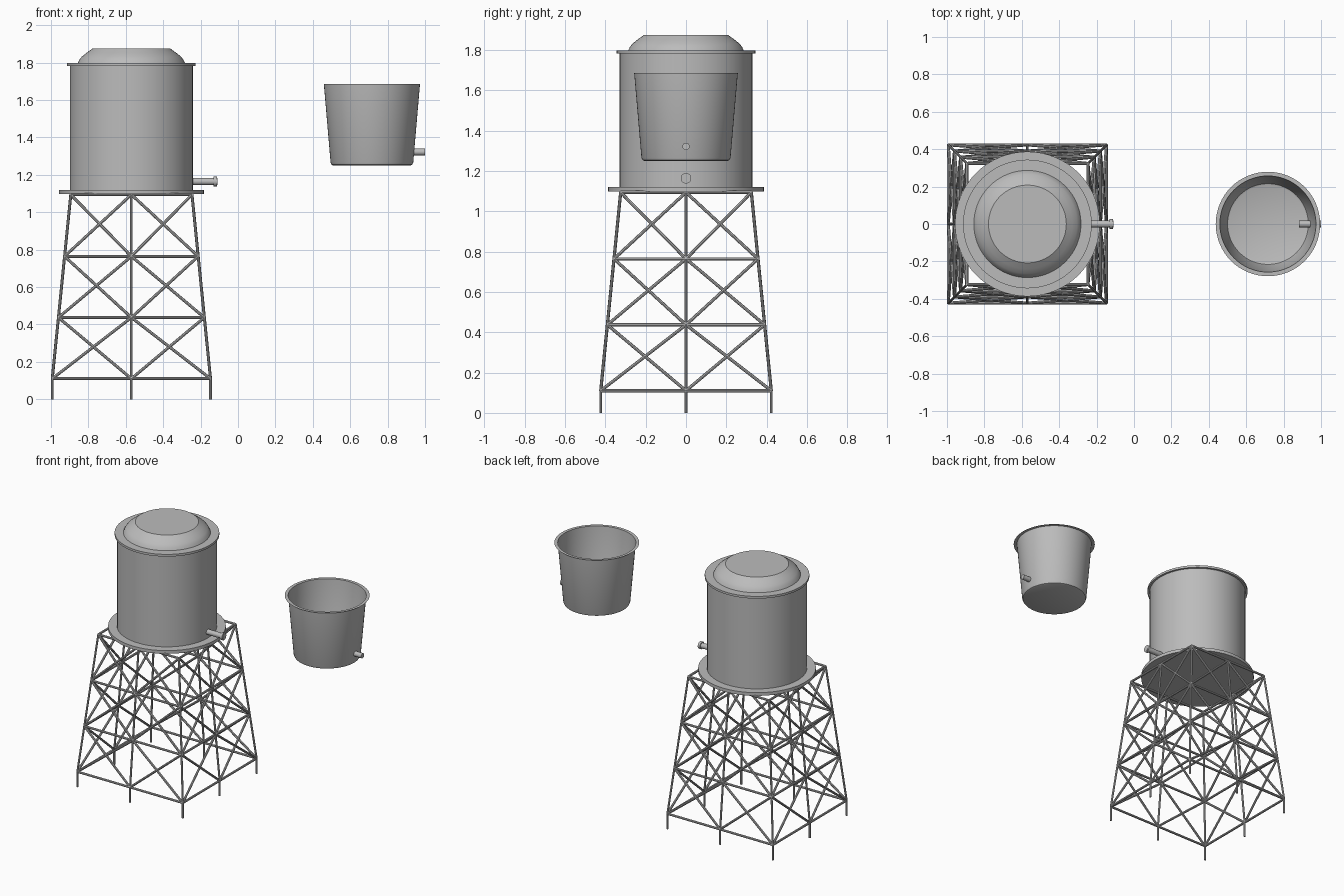
import bpy, bmesh, math
from mathutils import Vector, Matrix

if "Cube" in bpy.data.objects:
    bpy.data.objects.remove(bpy.data.objects["Cube"], do_unlink=True)

metal = bpy.data.materials.new("grey metal")
metal.use_nodes = True
GREY = (0.5, 0.5, 0.5, 1)
metal.diffuse_color = GREY
metal.node_tree.nodes["Principled BSDF"].inputs["Base Color"].default_value = GREY

TOWER_X, BUCKET_X = -0.57, 0.716


def finish(name, bm):
    """Turn a bmesh into a smooth-shaded object with sharp edges kept."""
    bmesh.ops.recalc_face_normals(bm, faces=bm.faces)
    mesh = bpy.data.meshes.new(name)
    bm.to_mesh(mesh)
    bm.free()
    mesh.materials.append(metal)
    obj = bpy.data.objects.new(name, mesh)
    bpy.context.collection.objects.link(obj)
    bpy.ops.object.select_all(action='DESELECT')
    obj.select_set(True)
    bpy.context.view_layer.objects.active = obj
    bpy.ops.object.shade_smooth_by_angle(angle=math.radians(30))
    return obj


def lathe(name, profile, origin, steps=64, along_x=False):
    """Spin (radius, height) points around z, or around x for pipes."""
    bm = bmesh.new()
    verts = [bm.verts.new((r, 0, z)) for r, z in profile]
    edges = [bm.edges.new(pair) for pair in zip(verts, verts[1:])]
    bmesh.ops.spin(bm, geom=verts + edges, axis=(0, 0, 1), cent=(0, 0, 0),
                   angle=math.tau, steps=steps)
    bmesh.ops.remove_doubles(bm, verts=bm.verts, dist=0.0001)
    if along_x:
        bm.transform(Matrix.Rotation(math.pi / 2, 4, 'Y'))
    bm.transform(Matrix.Translation(origin))
    return finish(name, bm)


def bar(bm, a, b, radius):
    """Add a round bar between two points."""
    d = b - a
    m = Matrix.Translation((a + b) / 2) @ d.to_track_quat('Z', 'Y').to_matrix().to_4x4()
    bmesh.ops.create_cone(bm, cap_ends=True, segments=8, radius1=radius,
                          radius2=radius, depth=d.length, matrix=m)


# Lattice tower: four sides, each with a corner leg, a middle leg and braced bays
LEVELS = [0.11, 0.437, 0.764, 1.094]
BASE_HALF, TOP_HALF = 0.423, 0.324


def half_width(z):
    t = (z - LEVELS[0]) / (LEVELS[-1] - LEVELS[0])
    return BASE_HALF + (TOP_HALF - BASE_HALF) * max(t, 0)


legs, rails, braces = bmesh.new(), bmesh.new(), bmesh.new()
for side in range(4):
    turn = Matrix.Translation((TOWER_X, 0, 0)) @ Matrix.Rotation(side * math.pi / 2, 4, 'Z')

    def point(u, z):
        h = half_width(z)
        return turn @ Vector((u * h, -h, z))

    for u in (-1, 0):
        bar(legs, point(u, 0), point(u, LEVELS[0]), 0.007)
        bar(legs, point(u, LEVELS[0]), point(u, LEVELS[-1]), 0.007)
    for z in LEVELS:
        bar(rails, point(-1, z), point(1, z), 0.008)
    for low, high in zip(LEVELS, LEVELS[1:]):
        for u in (-1, 0):
            bar(braces, point(u, low), point(u + 1, high), 0.008)
            bar(braces, point(u + 1, low), point(u, high), 0.008)
finish("tower_legs", legs)
finish("tower_rails", rails)
finish("tower_braces", braces)

# Tank on its round platform
tower = (TOWER_X, 0, 0)
lathe("platform", [(0, 1.097), (0.387, 1.097), (0.387, 1.12), (0, 1.12)], tower)
lathe("tank_body", [(0, 1.118), (0.329, 1.118), (0.329, 1.788), (0, 1.788)], tower)
lathe("tank_lid_rim", [(0, 1.782), (0.344, 1.782), (0.344, 1.798), (0, 1.798)], tower)
lathe("tank_dome", [(0.287, 1.797), (0.278, 1.816), (0.265, 1.832),
                    (0.24, 1.852), (0.208, 1.875), (0, 1.875)], tower)

# Outlet pipe with an end collar
lathe("tank_outlet_pipe", [(0, -0.03), (0.019, -0.03), (0.019, 0.132), (0, 0.132)],
      (-0.241, 0, 1.164), 20, True)
lathe("tank_outlet_collar", [(0.017, 0), (0.026, 0), (0.026, 0.018), (0.017, 0.018)],
      (-0.13, 0, 1.164), 20, True)

# Open thin-walled bucket with a flat lip, and its spout through the wall
lathe("bucket", [(0, 1.25), (0.207, 1.25), (0.216, 1.254), (0.221, 1.266),
                 (0.257, 1.685), (0.279, 1.685)], (BUCKET_X, 0, 0))
lathe("bucket_spout", [(0, 0), (0.018, 0), (0.018, 0.118), (0, 0.118)],
      (0.882, 0, 1.322), 20, True)
